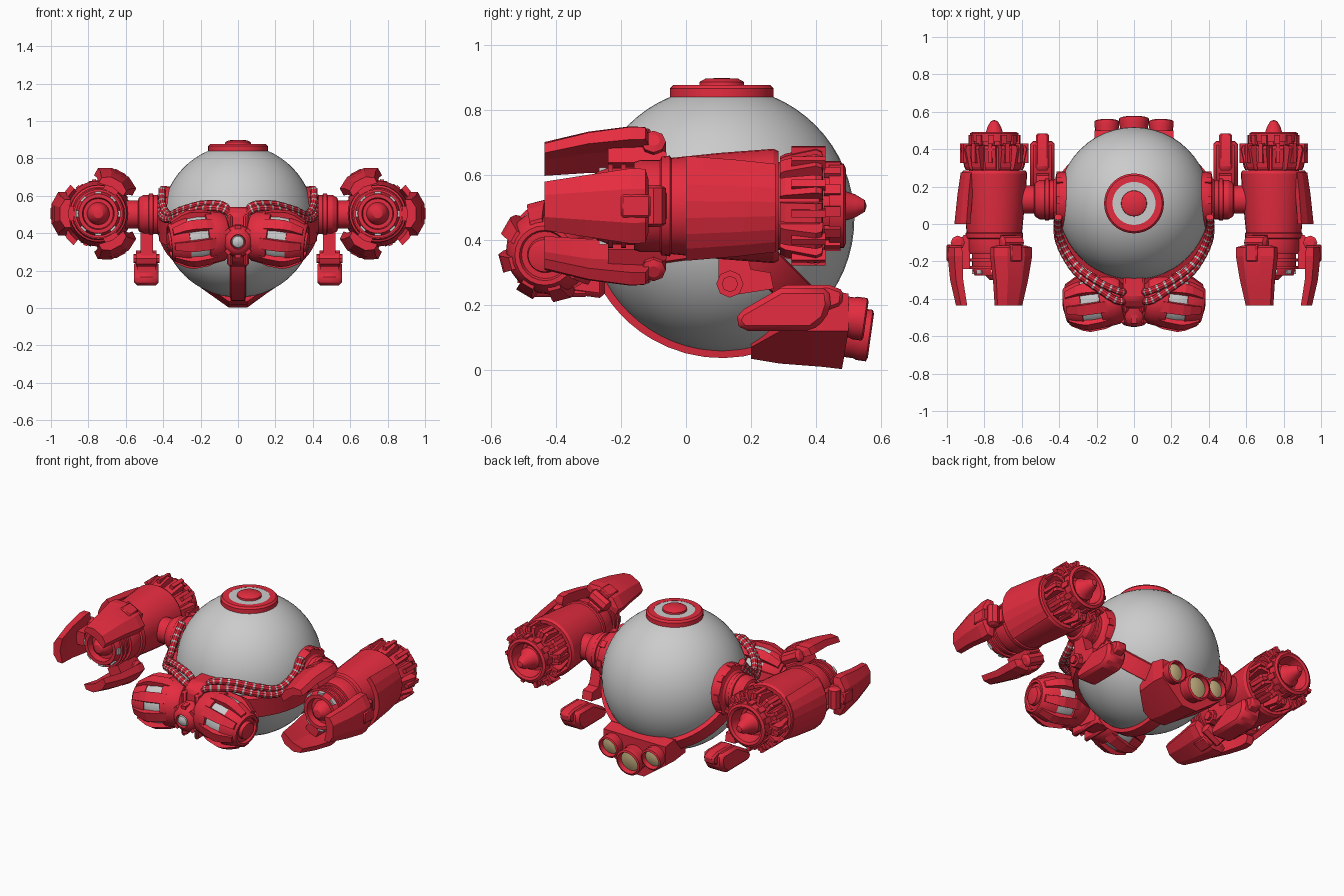
import bpy, bmesh
from math import sin, cos, pi, radians
from mathutils import Vector as V, Matrix as M

if "Cube" in bpy.data.objects:
    bpy.data.objects.remove(bpy.data.objects["Cube"])


def material(name, col):
    m = bpy.data.materials.new(name)
    m.diffuse_color = col
    m.use_nodes = True
    m.node_tree.nodes["Principled BSDF"].inputs["Base Color"].default_value = m.diffuse_color
    return m


RED = material("red_paint", (0.78, 0.025, 0.05, 1))
TAN = material("nozzle_tan", (0.62, 0.48, 0.24, 1))
GREY = material("plain_grey", (0.6, 0.6, 0.6, 1))
C = V((0, 0.11, 0.465))          # centre of the globe
R = 0.408


def frame(o, z, x):
    z = V(z).normalized()
    y = z.cross(V(x)).normalized()
    m = M((y.cross(z), y, z)).transposed().to_4x4()
    m.translation = V(o)
    return m


def polar(base, n, start=0):
    return [base @ M.Rotation(start + 2 * pi * i / n, 4, 'Z') for i in range(n)]


def loft(name, sections, mats=None, mat=RED, mirror=False, caps=True, smooth=30, bevel=0, stripe=None):
    bm = bmesh.new()
    for m in mats or [M()]:
        rings = [[bm.verts.new(m @ V(p)) for p in s] for s in sections]
        n = len(rings[0])
        for k, (a, b) in enumerate(zip(rings, rings[1:])):
            for i in range(n):
                f = bm.faces.new((a[i], a[(i + 1) % n], b[(i + 1) % n], b[i]))
                f.material_index = 1 if stripe and k % stripe == 0 else 0
        if caps:
            bm.faces.new(rings[0][::-1])
            bm.faces.new(rings[-1])
    bmesh.ops.remove_doubles(bm, verts=bm.verts, dist=1e-5)
    bmesh.ops.recalc_face_normals(bm, faces=bm.faces)
    me = bpy.data.meshes.new(name)
    bm.to_mesh(me)
    bm.free()
    for m in [mat, GREY] if mat else []:
        me.materials.append(m)
    for p in me.polygons:
        p.use_smooth = True
    me.set_sharp_from_angle(angle=radians(smooth))
    ob = bpy.data.objects.new(name, me)
    bpy.context.collection.objects.link(ob)
    if bevel:
        b = ob.modifiers.new("bevel", 'BEVEL')
        b.width, b.segments = bevel, 1
    if mirror:
        ob.modifiers.new("mirror", 'MIRROR')
    return ob


def lathe(name, profile, mats=None, seg=32, **kw):
    rings = [[(r * cos(2 * pi * i / seg), r * sin(2 * pi * i / seg), t) for i in range(seg)] for r, t in profile]
    return loft(name, rings, mats, **kw)


def box(name, lo, hi, mats=None, **kw):
    (a, b, c), (d, e, f) = lo, hi
    return loft(name, [[(a, b, z), (d, b, z), (d, e, z), (a, e, z)] for z in (c, f)], mats, **kw)


def side_prism(name, outline, x0, x1, **kw):
    return loft(name, [[(x, y, z) for y, z in outline] for x in (x0, x1)], **kw)


def strap(name, dirs, hw, r0, r1, **kw):
    # band that hugs the globe through the given directions
    ds = [V(d).normalized() for d in dirs]
    path = [a.slerp(b, i / 6) for a, b in zip(ds, ds[1:]) for i in range(6)] + [ds[-1]]
    secs = []
    for i, d in enumerate(path):
        t = path[min(i + 1, len(path) - 1)] - path[max(i - 1, 0)]
        s = d.cross(t).normalized() * hw
        secs.append([C + d * r0 - s, C + d * r1 - s * .85, C + d * r1 + s * .85, C + d * r0 + s])
    return loft(name, secs, **kw)


# Globe and top hatch
UP = frame(C, (0, 0, 1), (1, 0, 0))
lathe("globe", [(R * sin(pi * i / 32), -R * cos(pi * i / 32)) for i in range(33)], [UP], 48, mat=None, caps=False)
lathe("hatch_ring", [(.115, .375), (.16, .375), (.16, .401), (.15, .412), (.115, .412), (.115, .375)], [UP], 40, caps=False)
lathe("hatch_disc", [(.117, .38), (.117, .411)], [UP], 40, mat=None)
lathe("hatch_button", [(.07, .4), (.068, .422), (.05, .432), (0, .434)], [UP])

# Engine pods
POD = (.747, 0, .505)
P = frame(POD, (0, 1, 0), (1, 0, 0))
lathe("pod_shell", [(0, -.16), (.135, -.16), (.142, -.14), (.142, -.08), (.152, -.075), (.155, -.05), (.148, -.045),
                    (.163, .1), (.176, .27), (.168, .285), (0, .285)], [P], mirror=True)
lathe("pod_front_hub", [(.12, -.15), (.118, -.24), (.105, -.275), (.085, -.275), (.08, -.235), (.06, -.235),
                        (.055, -.255), (.045, -.28), (.025, -.298), (0, -.302)], [P], mirror=True)
for i, t in enumerate((-.2, -.24)):
    lathe("pod_front_ring_%d" % i, [(.11, t), (.13, t), (.13, t + .015), (.11, t + .015), (.11, t)], [P],
          mirror=True, caps=False)
box("hub_windows", (.1, -.018, -.268), (.118, .018, -.245), polar(P, 8), mat=None, mirror=True)

# Curved armour plate on the outer side of each pod
arc = [radians(a) for a in range(-52, 47, 14)]
loft("pod_armour", [[((r + d) * cos(a), -(r + d) * sin(a), t) for d, aa in ((0, arc), (-.03, arc[::-1])) for a in aa]
                    for r, t in ((.180, .275), (.197, .16), (.214, 0))], [P], mirror=True, smooth=12)

# Turbine tail
lathe("turbine_core", [(.135, .28), (.135, .41), (.115, .42), (.115, .44), (.13, .44), (.13, .485), (.115, .492),
                       (.1, .485), (.085, .41), (0, .41)], [P], mirror=True)
B = polar(P, 12, .13)
loft("turbine_blades", [[(.12, -.03, z), (r, -.03, z), (r, .03, z), (.12, .03, z)]
                        for r, z in ((.15, .29), (.158, .305), (.178, .40), (.17, .418), (.145, .422))], B, mirror=True, smooth=10)
box("blade_ridges", (.15, -.011, .325), (.184, .011, .43), B, mirror=True)
box("tail_clamps", (.12, -.016, .425), (.138, .016, .475), B, mirror=True)
lathe("tail_cone", [(.068, .4), (.066, .455), (.05, .475), (.036, .52), (.018, .55), (0, .556)], [P], 24, mirror=True)

# Three gripper fingers per pod
F = [P @ M.Rotation(radians(a), 4, 'Z') for a in (0, 118, -118)]


def finger_section(t, r, w, d):
    return [(r - d, -w, t), (r - d * .45, -w, t), (r, -w * .45, t), (r, w * .45, t),
            (r - d * .45, w, t), (r - d, w, t), (r - d * .75, 0, t)]


loft("gripper_fingers", [finger_section(*s) for s in ((-.435, .205, .075, .06), (-.30, .236, .096, .07),
     (-.17, .25, .116, .08), (-.125, .247, .114, .075), (-.115, .235, .08, .06))], F, mirror=True, smooth=10)
loft("finger_arms", [[(.13, -.04, t), (r, -.04, t), (r, .04, t), (.13, .04, t)]
     for t, r in ((-.24, .19), (-.12, .2), (-.06, .165))], F, mirror=True)
box("finger_clips", (.2, -.035, -.2), (.255, .035, -.11), F, mirror=True, bevel=.006)
hinges = [f @ frame((.195, 0, -.1), (0, 1, 0), (1, 0, 0)) for f in F]
lathe("finger_hinges", [(0, -.065), (.02, -.065), (.038, -.055), (.038, .055), (.02, .065), (0, .065)], hinges, 8, mirror=True)

# Hubs joining pods to the globe
H = frame((0, .13, .5), (1, 0, 0), (0, 1, 0))
lathe("side_hub", [(.15, .32), (.15, .385), (.14, .415), (.115, .42), (.105, .43), (.105, .505), (.09, .53),
                   (.075, .535), (.075, .62)], [H], mirror=True)
lathe("hub_collar", [(.1, .45), (.112, .455), (.112, .475), (.1, .48)], [H], 24, mirror=True)
box("hub_bolts", (.115, -.02, .38), (.152, .02, .415), polar(H, 8), mirror=True)

# Small hanging side pods
side_prism("side_pod", [(.15, .15), (.175, .12), (.385, .12), (.43, .155), (.445, .2), (.44, .252), (.29, .252), (.165, .18)],
           .425, .555, mirror=True, bevel=.025)
side_prism("side_pod_spine", [(.25, .22), (.3, .262), (.44, .262), (.485, .245), (.48, .2), (.4, .17)], .455, .525, mirror=True, bevel=.01)
side_prism("side_pod_arm", [(.1, .25), (.14, .23), (.27, .25), (.26, .3), (.2, .31), (.17, .42), (.1, .42)],
           .455, .52, mirror=True)
lathe("side_pod_hinge", [(0, .42), (.025, .42), (.025, .435), (.042, .435), (.042, .545), (.025, .545), (.025, .56), (0, .56)],
      [frame((0, .135, .265), (1, 0, 0), (0, 1, 0))], 8, mirror=True)

# Straps around the globe
strap("keel_strap", [(0, -.9, -.45), (0, -.5, -.85), (0, .3, -1)], .045, .39, .428)
strap("rear_strap", [(.95, .15, -.15), (.7, .5, -.5), (.38, .7, -.7)], .055, .38, .43, mirror=True)
strap("front_belt", [(1, -.05, -.1), (.8, -.6, -.18), (0, -1, -.2)], .075, .39, .43, mirror=True)

# Rear triple thruster
loft("thruster_block", [[(-w, y, zt), (-w, y, zs), (-.05, y + e, zb), (.05, y + e, zb), (w, y, zs), (w, y, zt)]
     for y, e, w, zt, zs, zb in ((.2, 0, .1, .1, .07, .035), (.29, 0, .2, .2, .12, .02),
                                 (.42, 0, .215, .25, .12, .01), (.5, -.02, .21, .235, .12, .003))], smooth=10)
N = [frame(p, (0, 1, -.14), (1, 0, 0)) for p in ((-.145, .45, .17), (.145, .45, .17))]
NC = [frame((0, .465, .12), (0, 1, -.14), (1, 0, 0))]
for nm, mm, r in (("side", N, .066), ("centre", NC, .08)):
    lathe(nm + "_nozzles", [(r * .95, -.05), (r * .95, .06), (r, .07), (r, .1), (r * .85, .105), (r * .75, .05), (0, .05)], mm, 24)
    lathe(nm + "_nozzle_glow", [(r * .79, .052), (r * .75, .08), (r * .4, .088), (0, .09)], mm, 24, mat=TAN)

# Front lantern barrels
L = frame((.055, -.395, .39), (1, -.13, -.12), (0, 0, 1))
lathe("lantern_core", [(.125, .08), (.133, .16), (.128, .22), (.1, .29)], [L], 20, mat=None, mirror=True)
lathe("lantern_base", [(.08, -.01), (.115, .005), (.134, .035), (.14, .075), (.142, .115), (.13, .118), (0, .118)],
      [L], 20, mirror=True)
lathe("lantern_end", [(.12, .215), (.132, .22), (.125, .25), (.108, .295), (.092, .316), (.078, .316), (.073, .303),
                      (.055, .303), (.05, .323), (.03, .328), (0, .328)], [L], 24, mirror=True)
loft("lantern_staves", [[(.09, -w, t), (r, -w, t), (r, w, t), (.09, w, t)] for r, w, t in
     ((.138, .028, .08), (.15, .03, .12), (.156, .029, .20), (.145, .026, .24), (.112, .02, .302))],
     polar(L, 8, .25), mirror=True, smooth=10)

# Centre block with lens
side_prism("centre_bracket", [(-.26, .54), (-.4, .54), (-.45, .5), (-.46, .3), (-.4, .24), (-.25, .22)], -.06, .06, bevel=.015)
box("bracket_ribs", (.03, -.475, .225), (.058, -.3, .5), mirror=True, bevel=.01)
E = frame((0, -.40, .365), (0, -1, -.08), (1, 0, 0))
lathe("lens_housing", [(.085, 0), (.085, .09), (.075, .12), (.055, .14), (.04, .145), (.036, .13), (0, .13)], [E], 20)
box("lens_studs", (.06, -.015, .08), (.088, .015, .125), polar(E, 8))
lathe("lens", [(.036, .125), (.03, .143), (.015, .15), (0, .152)], [E], 20, mat=None)


# Ribbed hoses draped round the front
def hose(name, pts, r=.02, steps=12):
    p = [V(q) for q in pts]
    p = [2 * p[0] - p[1]] + p + [2 * p[-1] - p[-2]]
    path = []
    for a, b, c, d in zip(p, p[1:], p[2:], p[3:]):
        for i in range(steps):
            t = i / steps
            path.append(.5 * (2 * b + (c - a) * t + (2 * a - 5 * b + 4 * c - d) * t * t + (3 * b - a - 3 * c + d) * t ** 3))
    secs = []
    for i in range(1, len(path) - 1):
        m = frame(path[i], path[i + 1] - path[i - 1], path[i] - C)
        k = r * (1.04 if i % 4 in (1, 2) else .97)
        secs.append([m @ V((k * cos(j * pi / 5), k * sin(j * pi / 5), 0)) for j in range(10)])
    loft(name, secs, stripe=4, mirror=True)


hose("upper_hose", [(.04, -.36, .5), (.08, -.36, .55), (.19, -.31, .555), (.3, -.23, .525), (.37, -.13, .5),
                    (.405, -.03, .56), (.405, .05, .65)])
hose("lower_hose", [(.03, -.40, .49), (.09, -.41, .53), (.2, -.34, .53), (.3, -.265, .5), (.365, -.175, .475),
                    (.405, -.08, .49), (.41, .0, .56), (.405, .06, .62)])
